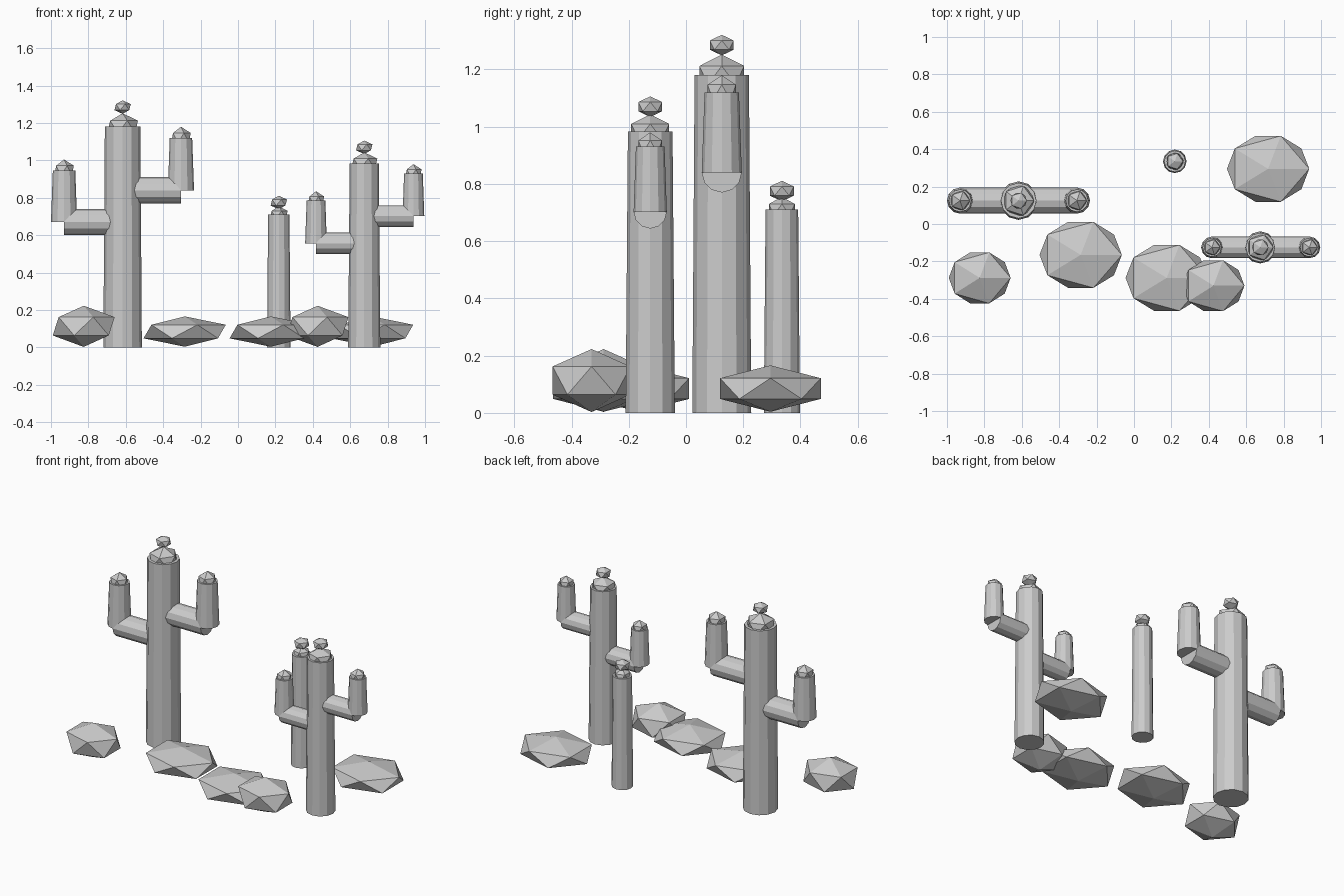
import bpy
from math import pi

default = bpy.data.objects.get("Cube")
if default:
    bpy.data.objects.remove(default, do_unlink=True)

grey = bpy.data.materials.new("light grey")
grey.use_nodes = True
COLOUR = (0.6, 0.6, 0.6, 1)
grey.diffuse_color = COLOUR
grey.node_tree.nodes["Principled BSDF"].inputs["Base Color"].default_value = COLOUR


def finish(name):
    obj = bpy.context.object
    obj.name = name
    obj.data.materials.append(grey)
    return obj


def stem(name, x, y, z0, z1, r0, r1):
    """Upright tapered twelve-sided column."""
    bpy.ops.mesh.primitive_cone_add(vertices=12, radius1=r0, radius2=r1, depth=z1 - z0,
                                    location=(x, y, (z0 + z1) / 2))
    finish(name)


def branch(name, x0, x1, y, z, r):
    """Horizontal cylinder along x."""
    bpy.ops.mesh.primitive_cylinder_add(vertices=12, radius=r, depth=abs(x1 - x0),
                                        location=((x0 + x1) / 2, y, z), rotation=(0, pi / 2, 0))
    finish(name)


def gem(name, x, y, z, rx, ry, rz):
    """Stretched twenty-sided ball, for rocks and buds."""
    bpy.ops.mesh.primitive_ico_sphere_add(subdivisions=1, radius=1, location=(x, y, z))
    obj = finish(name)
    obj.scale = (rx, ry, rz)


def cactus(name, x, y, height, r0, r1, cap, cap_h, bud_z, arm_r=0, tip_r=0, arms=()):
    stem(name + "_trunk", x, y, 0, height, r0, r1)
    gem(name + "_cap", x, y, height, cap, cap, cap_h)
    gem(name + "_bud", x, y, bud_z, 0.049, 0.049, 0.036)
    for side, arm_x, z, top in arms:
        part = f"{name}_{side}_arm"
        branch(part + "_branch", x, arm_x, y, z, arm_r)
        stem(part, arm_x, y, z, top, arm_r, tip_r)
        gem(part + "_bud", arm_x, y, top, tip_r * 0.97, tip_r * 0.97, tip_r)


# Cacti
cactus("tall_cactus", -0.617, 0.125, 1.18, 0.103, 0.095, 0.092, 0.072, 1.285, 0.07, 0.06,
       [("left", -0.305, 0.84, 1.12), ("right", -0.93, 0.67, 0.945)])
cactus("medium_cactus", 0.675, -0.125, 0.983, 0.086, 0.078, 0.078, 0.06, 1.07, 0.058, 0.05,
       [("left", 0.938, 0.702, 0.93), ("right", 0.417, 0.557, 0.785)])
cactus("small_cactus", 0.218, 0.335, 0.71, 0.063, 0.057, 0.053, 0.045, 0.775)

# Rocks: small tall ones and wide flat ones
for i, (x, y) in enumerate([(-0.825, -0.288), (0.425, -0.33)]):
    gem(f"small_rock_{i + 1}", x, y, 0.113, 0.185, 0.16, 0.11)
for i, (x, y) in enumerate([(-0.285, -0.165), (0.175, -0.288), (0.717, 0.295)]):
    gem(f"wide_rock_{i + 1}", x, y, 0.085, 0.246, 0.207, 0.081)
